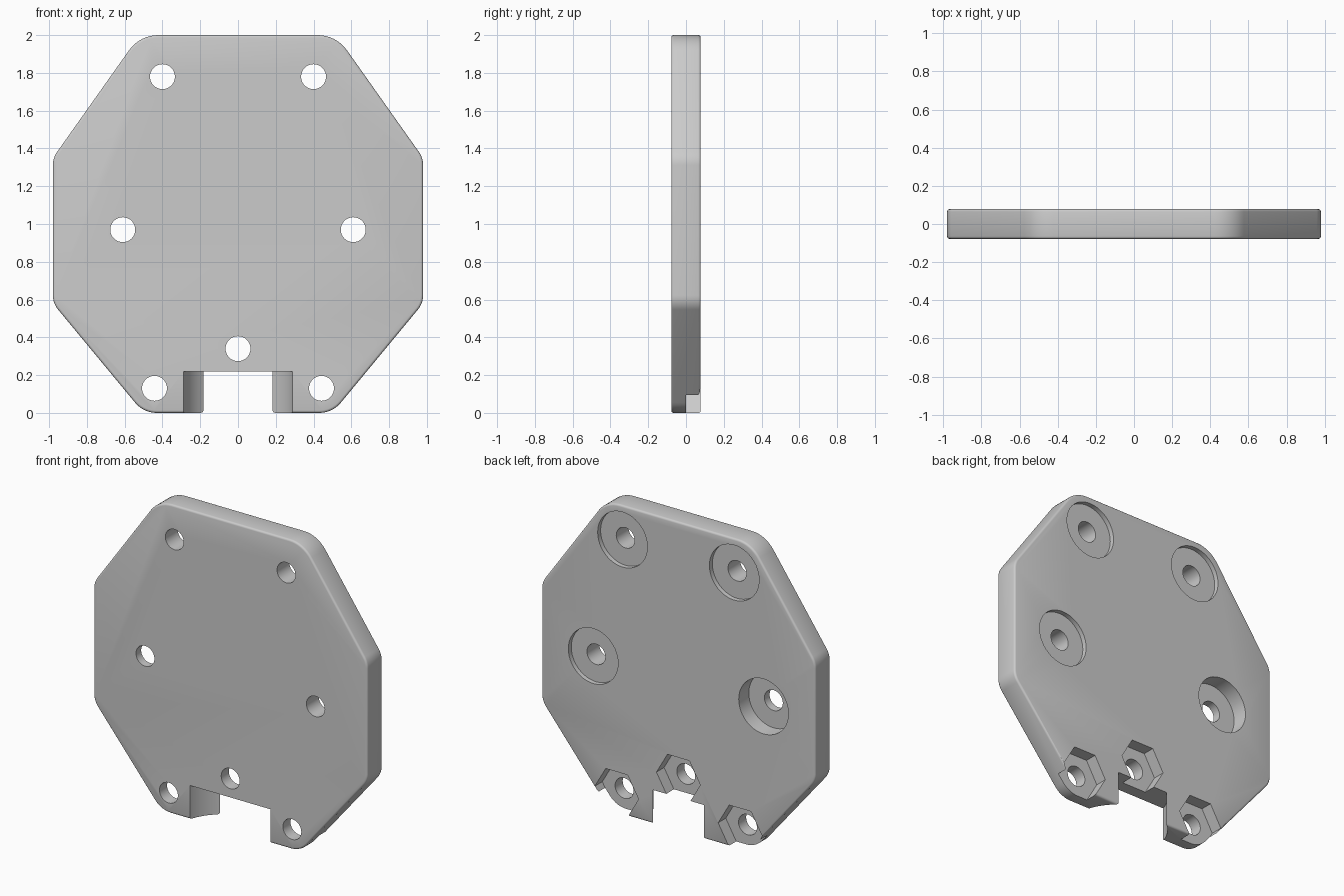
import bpy, bmesh, math
from mathutils import Vector

if "Cube" in bpy.data.objects:
    bpy.data.objects.remove(bpy.data.objects["Cube"])

HALF = 0.078  # half of the plate thickness

grey = bpy.data.materials.new("light grey")
grey.diffuse_color = (0.6, 0.6, 0.6, 1)
grey.use_nodes = True
grey.node_tree.nodes["Principled BSDF"].inputs["Base Color"].default_value = grey.diffuse_color


def prism(name, pts, lo, hi, along_z=False):
    """Extrude a 2D profile along y (x,z profile) or along z (x,y profile)."""
    place = (lambda p, h: (p[0], p[1], h)) if along_z else (lambda p, h: (p[0], h, p[1]))
    bm = bmesh.new()
    face = bm.faces.new([bm.verts.new(place(p, lo)) for p in pts])
    ext = bmesh.ops.extrude_face_region(bm, geom=[face])
    shift = Vector(place((0, 0), hi - lo))
    bmesh.ops.translate(bm, vec=shift, verts=[g for g in ext["geom"] if isinstance(g, bmesh.types.BMVert)])
    bmesh.ops.recalc_face_normals(bm, faces=bm.faces)
    mesh = bpy.data.meshes.new(name)
    bm.to_mesh(mesh)
    bm.free()
    ob = bpy.data.objects.new(name, mesh)
    bpy.context.collection.objects.link(ob)
    return ob


def ring(cx, cz, r, n):
    return [(cx + r * math.cos(2 * math.pi * i / n), cz + r * math.sin(2 * math.pi * i / n)) for i in range(n)]


def rounded(corners, steps=8):
    """Round each (x, z, radius) corner of a closed polygon with an arc."""
    out = []
    for i, (x, z, r) in enumerate(corners):
        p = Vector((x, z))
        a = (Vector(corners[i - 1][:2]) - p).normalized()
        b = (Vector(corners[(i + 1) % len(corners)][:2]) - p).normalized()
        half = a.angle(b) / 2
        c = p + (a + b).normalized() * (r / math.sin(half))
        start = p + a * (r / math.tan(half)) - c
        end = p + b * (r / math.tan(half)) - c
        turn = start.angle_signed(end)
        for k in range(steps + 1):
            t = -turn * k / steps
            out.append((c.x + start.x * math.cos(t) - start.y * math.sin(t),
                        c.y + start.x * math.sin(t) + start.y * math.cos(t)))
    return out


# Octagonal plate with rounded corners and softened rims
right = [(0.50, 0, 0.15), (0.98, 0.58, 0.12), (0.98, 1.35, 0.12), (0.52, 2, 0.19)]
outline = rounded(right + [(-x, z, r) for x, z, r in reversed(right)])
plate = prism("mounting_plate", outline, -HALF, HALF)
plate.data.materials.append(grey)
bev = plate.modifiers.new("rim", "BEVEL")
bev.width, bev.segments = 0.013, 3
bev.limit_method, bev.angle_limit = "ANGLE", math.radians(60)

cutters = []
# Screw holes, hexagonal nut pockets and round counterbores on the back
nut_holes = [(-0.442, 0.13), (0.442, 0.13), (0, 0.34)]
bores = [(-0.4, 1.78, 0.03), (0.4, 1.78, 0.03), (0.61, 0.97, 0.03), (-0.61, 0.97, 0.103)]
for x, z in nut_holes:
    cutters.append(prism("nut_pocket", ring(x, z, 0.157, 6), 0, 0.3))
for x, z, depth in bores:
    cutters.append(prism("counterbore", ring(x, z, 0.178, 48), HALF - depth, 0.3))
for x, z in nut_holes + [b[:2] for b in bores]:
    cutters.append(prism("screw_hole", ring(x, z, 0.066, 32), -0.3, 0.25))
# Slot in the bottom edge with curved side walls, wider at the front
cutters.append(prism("slot", ring(0, -0.16, 0.30, 96), -0.2, 0.218, True))
# Opens the slot through the back
w = 0.182
cutters.append(prism("slot_back", [(-w, -0.2), (w, -0.2), (w, 0.218), (-w, 0.218)], 0.06, 0.35))

for c in cutters:
    m = plate.modifiers.new(c.name, "BOOLEAN")
    m.operation, m.solver, m.object = "DIFFERENCE", "EXACT", c

# Bake the cuts, remove the helpers and shade
bpy.context.view_layer.objects.active = plate
plate.select_set(True)
for m in list(plate.modifiers):
    bpy.ops.object.modifier_apply(modifier=m.name)
for c in cutters:
    bpy.data.objects.remove(c)
bpy.ops.object.shade_smooth_by_angle(angle=math.radians(35))
